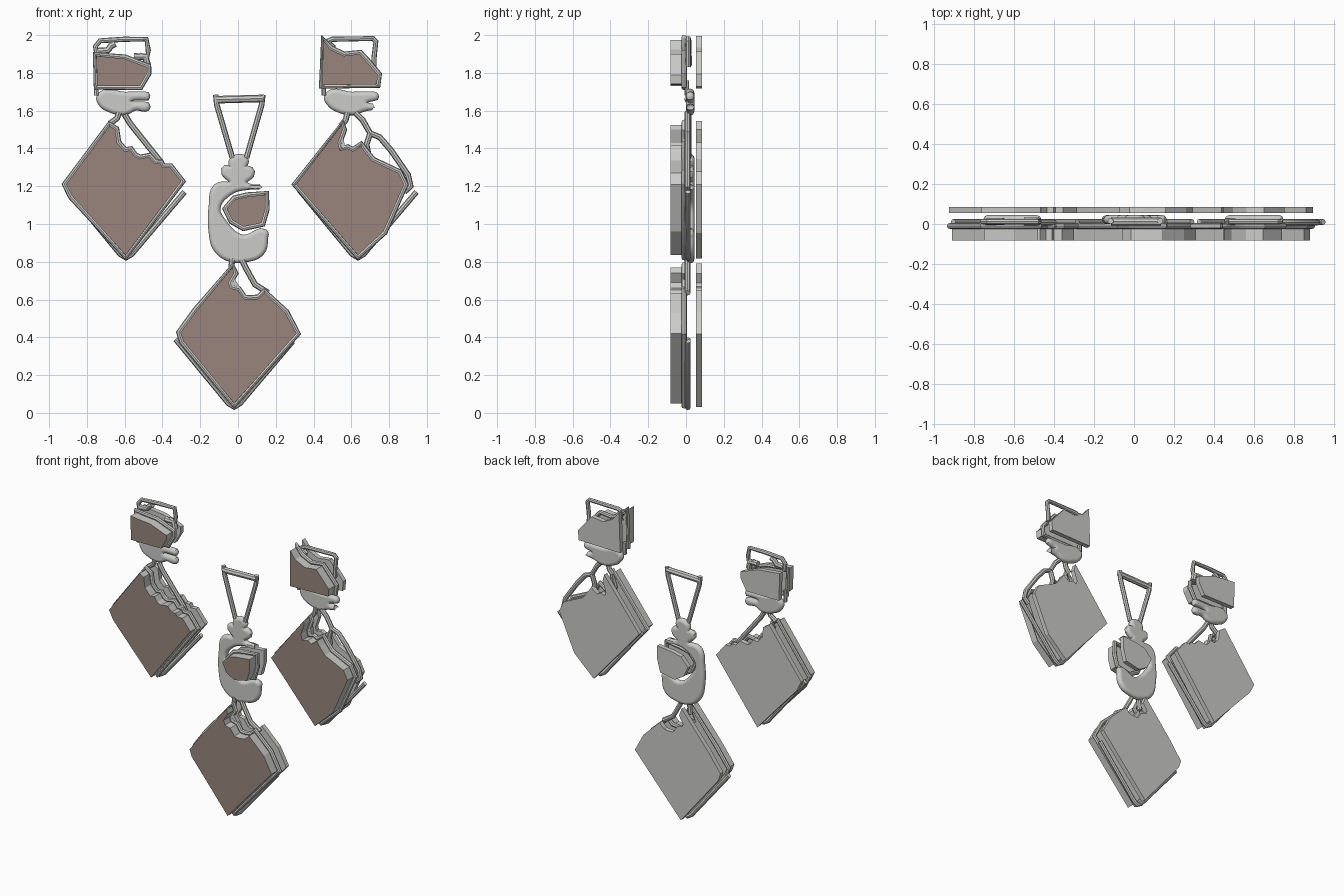
import bpy
import bmesh
from mathutils import Vector

if "Cube" in bpy.data.objects:
    bpy.data.objects.remove(bpy.data.objects["Cube"], do_unlink=True)


def make_material(name, colour):
    mat = bpy.data.materials.new(name)
    mat.use_nodes = True
    mat.diffuse_color = (*colour, 1)
    mat.node_tree.nodes["Principled BSDF"].inputs["Base Color"].default_value = (*colour, 1)
    return mat


GREY = make_material("silver grey", (.6, .6, .59))
BROWN = make_material("dusty brown", (.32, .235, .2))


def grow(points, amount):
    """Offset a closed outline outwards (negative amount: inwards)."""
    pts = [Vector(p) for p in points]
    area = sum(a.cross(b) for a, b in zip(pts, pts[1:] + pts[:1]))
    sign = 1 if area > 0 else -1
    result = []
    for i, p in enumerate(pts):
        before = (p - pts[i - 1]).normalized()
        after = (pts[(i + 1) % len(pts)] - p).normalized()
        n1 = Vector((before.y, -before.x)) * sign
        n2 = Vector((after.y, -after.x)) * sign
        mid = n1 + n2
        if mid.length < .01:
            mid = n1
        mid.normalize()
        result.append(p + mid * amount / max(mid.dot(n1), .6))
    return result


def slab(name, outline, front, back, front_mat=GREY):
    """Extruded plate whose front face may have its own colour."""
    mesh = bpy.data.meshes.new(name)
    bm = bmesh.new()
    face = bm.faces.new([bm.verts.new((x, front, z)) for x, z in outline])
    side = bmesh.ops.extrude_face_region(bm, geom=[face], use_keep_orig=True)
    moved = [v for v in side["geom"] if isinstance(v, bmesh.types.BMVert)]
    bmesh.ops.translate(bm, verts=moved, vec=(0, back - front, 0))
    bmesh.ops.recalc_face_normals(bm, faces=bm.faces)
    mesh.materials.append(GREY)
    mesh.materials.append(front_mat)
    for f in bm.faces:
        f.material_index = 1 if f.normal.y < -.9 else 0
    bm.to_mesh(mesh)
    bm.free()
    obj = bpy.data.objects.new(name, mesh)
    bpy.context.collection.objects.link(obj)
    return obj


def finish_curve(name, curve):
    """Turn a curve into a smooth grey mesh."""
    curve.materials.append(GREY)
    obj = bpy.data.objects.new(name, curve)
    bpy.context.collection.objects.link(obj)
    bpy.ops.object.select_all(action='DESELECT')
    obj.select_set(True)
    bpy.context.view_layer.objects.active = obj
    bpy.ops.object.convert(target='MESH')
    bpy.ops.object.shade_smooth_by_angle()
    return bpy.context.object


def wire(name, path, y, radius=.014, closed=False):
    curve = bpy.data.curves.new(name, 'CURVE')
    curve.dimensions = '3D'
    curve.bevel_depth = radius
    curve.bevel_resolution = 2
    curve.use_fill_caps = True
    spline = curve.splines.new('POLY')
    spline.points.add(len(path) - 1)
    for point, (x, z) in zip(spline.points, path):
        point.co = (x, y, z, 1)
    spline.use_cyclic_u = closed
    return finish_curve(name, curve)


def pillow(name, outline, y, depth=.022):
    """Flat blob with fully rounded edges."""
    curve = bpy.data.curves.new(name, 'CURVE')
    curve.dimensions = '2D'
    curve.fill_mode = 'BOTH'
    curve.bevel_depth = depth
    curve.bevel_resolution = 4
    curve.resolution_u = 5
    spline = curve.splines.new('BEZIER')
    path = grow(outline, -depth)
    spline.bezier_points.add(len(path) - 1)
    for point, (x, z) in zip(spline.bezier_points, path):
        point.co = (x, z, 0)
        point.handle_left_type = point.handle_right_type = 'AUTO'
    spline.use_cyclic_u = True
    obj = finish_curve(name, curve)
    for v in obj.data.vertices:
        v.co = (v.co.x, y - v.co.z, v.co.y)
    return obj


def panel(name, outline):
    """Brown faced slab, wire rim behind it and a plain plate at the back."""
    slab(name + "_front", outline, -.083, -.022, BROWN)
    wire(name + "_rim", grow(outline, .008), -.01, .015, True)
    slab(name + "_back", grow(outline, .012), .054, .085)


# Diamond panels with ragged upper right edges
diamonds = {
    "left": [(-.68, 1.52), (-.91, 1.21), (-.88, 1.15), (-.595, .835), (-.3, 1.225),
             (-.36, 1.3), (-.4, 1.3), (-.41, 1.32), (-.44, 1.32), (-.47, 1.355),
             (-.52, 1.345), (-.55, 1.36), (-.57, 1.39), (-.6, 1.385), (-.64, 1.43), (-.65, 1.5)],
    "middle": [(-.03, .77), (-.22, .54), (-.305, .425), (-.29, .38), (-.02, .05), (.31, .42),
               (.25, .53), (.14, .635), (.11, .605), (.06, .6), (.03, .605),
               (.0, .65), (-.04, .66), (-.05, .69), (-.02, .74)],
    "right": [(.55, 1.525), (.307, 1.21), (.635, .835), (.77, .96), (.88, 1.21),
              (.85, 1.27), (.71, 1.335), (.67, 1.385), (.65, 1.415), (.61, 1.385),
              (.58, 1.4), (.54, 1.39), (.53, 1.43), (.555, 1.5)],
}
for side, outline in diamonds.items():
    panel(side + "_diamond", outline)

# Lower V wires behind the diamonds
for side, x, z in (("left", -.593, .82), ("middle", -.02, .03), ("right", .635, .82)):
    wire(side + "_lower_wire", [(x - .31, z + .36), (x - .03, z + .02), (x, z),
                                (x + .03, z + .02), (x + .31, z + .35)], .01, .015)

# Small upper panels
panel("left_head", [(-.75, 1.89), (-.6, 1.875), (-.48, 1.83), (-.48, 1.8), (-.52, 1.73), (-.745, 1.73)])
panel("right_head", [(.45, 1.975), (.487, 1.925), (.56, 1.89), (.645, 1.9), (.68, 1.86),
                     (.74, 1.79), (.735, 1.74), (.447, 1.735)])
panel("middle_chest", [(-.06, 1.08), (-.015, 1.13), (.05, 1.145), (.145, 1.155),
                       (.145, 1.08), (.125, 1.005), (.03, .985), (-.03, 1.02)])

# Bottle shaped middle body, open around the chest panel
pillow("middle_body", [(-.04, 1.36), (-.05, 1.31), (-.1, 1.3), (-.06, 1.23), (-.13, 1.21),
                       (-.155, 1.1), (-.155, .95), (-.13, .86), (-.05, .8), (.06, .8),
                       (.14, .84), (.16, .93), (.16, .98), (.03, .945), (-.07, 1.03), (-.09, 1.08),
                       (-.04, 1.15), (.05, 1.18), (.16, 1.18), (.14, 1.21), (.06, 1.23),
                       (.1, 1.28), (.05, 1.31), (.06, 1.36)], .022)

# Cup shaped bodies under the upper panels
pillow("left_cup", [(-.75, 1.7), (-.74, 1.63), (-.68, 1.59), (-.6, 1.575), (-.54, 1.6),
                    (-.465, 1.595), (-.465, 1.645), (-.55, 1.65), (-.465, 1.655),
                    (-.465, 1.7), (-.6, 1.7)], .022)
pillow("right_cup", [(.45, 1.7), (.47, 1.63), (.53, 1.59), (.61, 1.575), (.67, 1.595), (.74, 1.6),
                     (.75, 1.63), (.7, 1.645), (.75, 1.66), (.74, 1.7), (.6, 1.7)], .022)

# Side uprights joining the cups to the upper panels
for side, x in (("left", -.75), ("right", .455)):
    wire(side + "_cup_upright", [(x, 1.68), (x, 1.76)], .005, .012)

# Top frames
wire("left_top_frame", [(-.745, 1.89), (-.755, 1.94), (-.73, 1.97), (-.6, 1.978), (-.485, 1.978),
                        (-.475, 1.92), (-.48, 1.88), (-.52, 1.895)], .012)
wire("left_top_curl", [(-.74, 1.915), (-.69, 1.92), (-.67, 1.945), (-.65, 1.955)], .012, .018)
wire("left_top_lump", [(-.55, 1.885), (-.49, 1.885), (-.48, 1.84)], .012, .02)
wire("right_top_frame", [(.46, 1.96), (.5, 1.978), (.715, 1.982), (.73, 1.965),
                         (.72, 1.88), (.72, 1.83)], .012)
wire("right_top_curl", [(.46, 1.97), (.5, 1.94), (.48, 1.9)], .012, .018)

# Middle hanger
wire("hanger_bar", [(-.115, 1.658), (.135, 1.665)], .012, .02)
for side, top, bottom in (("left", .125, .045), ("right", -.112, -.03)):
    wire("hanger_strand_" + side, [(top * 1.05, 1.685), (top, 1.63), (bottom, 1.35)], .015, .015)

# Legs from the bodies to the diamonds
legs = {
    "left_short": [(-.63, 1.59), (-.64, 1.56), (-.68, 1.53)],
    "left_long": [(-.6, 1.58), (-.57, 1.53), (-.41, 1.33), (-.4, 1.305)],
    "middle_short": [(-.03, .82), (-.035, .77), (-.04, .73)],
    "middle_long": [(.02, .81), (.04, .77), (.09, .68), (.16, .635)],
    "right_short": [(.58, 1.59), (.57, 1.55), (.545, 1.52)],
    "right_long": [(.62, 1.59), (.66, 1.55), (.7, 1.48), (.75, 1.46), (.81, 1.39),
                   (.9, 1.26), (.915, 1.2), (.88, 1.17)],
    "right_loop": [(.7, 1.48), (.68, 1.42), (.69, 1.37)],
}
for leg, path in legs.items():
    wire(leg + "_leg", path, .008, .016)

# Thin torn flaps in the notches
slab("left_flap", [(-.66, 1.48), (-.655, 1.4), (-.62, 1.42)], -.02, .01)
slab("middle_flap", [(-.03, .73), (-.06, .67), (.02, .65)], -.02, .01)
slab("right_flap", [(.55, 1.5), (.53, 1.4), (.57, 1.39)], -.02, .01)
